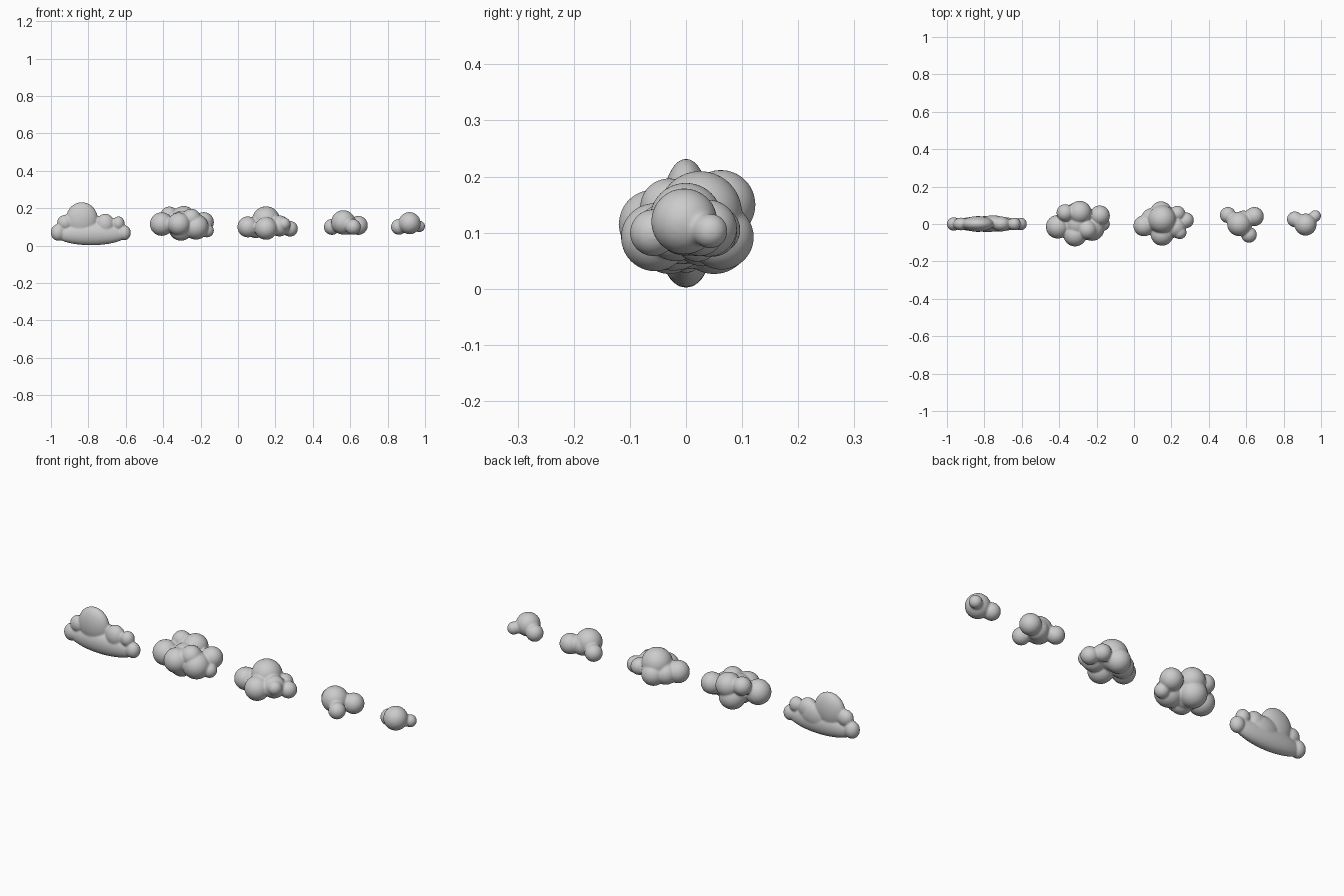
import bpy, bmesh
from mathutils import Matrix


def cloud(name, puffs):
    """Fuse puffs (centre x, y, z, radii x, y, z) into one soft cloud."""
    bm = bmesh.new()
    for x, y, z, *r in puffs:
        rx, ry, rz = r if len(r) == 3 else (r[0],) * 3
        m = Matrix.Translation((x, y, z)) @ Matrix.Diagonal((rx, ry, rz, 1))
        bmesh.ops.create_icosphere(bm, subdivisions=4, radius=1, matrix=m)
    me = bpy.data.meshes.new(name)
    bm.to_mesh(me)
    bm.free()
    ob = bpy.data.objects.new(name, me)
    bpy.context.collection.objects.link(ob)
    # merge into a single skin and soften the creases
    fuse = ob.modifiers.new("fuse", 'REMESH')
    fuse.mode = 'VOXEL'
    fuse.voxel_size = 0.005
    fuse.use_smooth_shade = True
    soft = ob.modifiers.new("soften", 'SMOOTH')
    soft.factor = 0.5
    soft.iterations = 4
    return ob


# flat-bottomed wide cloud
cloud("flat_cloud", [
    (-0.785, 0, 0.062, 0.195, 0.042, 0.060),
    (-0.835, 0, 0.142, 0.085, 0.042, 0.090),
    (-0.925, 0, 0.122, 0.042, 0.034, 0.042),
    (-0.963, 0, 0.070, 0.038, 0.036, 0.044),
    (-0.755, 0.012, 0.095, 0.080, 0.034, 0.062),
    (-0.710, 0, 0.115, 0.050, 0.040, 0.055),
    (-0.640, 0, 0.118, 0.034, 0.034, 0.038),
    (-0.608, 0, 0.068, 0.035, 0.034, 0.040),
])

# large round cluster
cloud("large_cloud", [
    (-0.408, -0.015, 0.115, 0.063),
    (-0.315, -0.058, 0.115, 0.062),
    (-0.290, 0.062, 0.150, 0.062),
    (-0.368, 0.060, 0.163, 0.046),
    (-0.183, 0.045, 0.125, 0.054),
    (-0.225, -0.022, 0.100, 0.068),
    (-0.305, 0.050, 0.092, 0.066),
    (-0.300, 0.000, 0.110, 0.075),
    (-0.250, -0.030, 0.145, 0.052),
    (-0.165, 0.000, 0.080, 0.036),
    (-0.305, -0.030, 0.080, 0.054),
])

# medium cluster with a domed top
cloud("medium_cloud", [
    (0.150, 0.025, 0.135, 0.075),
    (0.150, -0.055, 0.092, 0.061),
    (0.053, -0.010, 0.100, 0.056),
    (0.145, 0.063, 0.092, 0.058),
    (0.222, -0.018, 0.105, 0.056),
    (0.245, -0.045, 0.115, 0.036),
    (0.232, 0.055, 0.105, 0.042),
    (0.278, 0.020, 0.090, 0.042),
    (0.095, 0.030, 0.095, 0.055),
])

# small cloud with three lobes
cloud("small_cloud", [
    (0.563, 0.000, 0.124, 0.065),
    (0.502, 0.048, 0.100, 0.043),
    (0.643, 0.040, 0.108, 0.051),
    (0.615, -0.058, 0.100, 0.042),
    (0.585, 0.020, 0.110, 0.052),
])

# tiny cloud with two lobes
cloud("tiny_cloud", [
    (0.917, -0.003, 0.120, 0.059),
    (0.860, 0.025, 0.100, 0.042),
    (0.969, 0.043, 0.103, 0.031),
    (0.947, 0.025, 0.108, 0.032),
])
